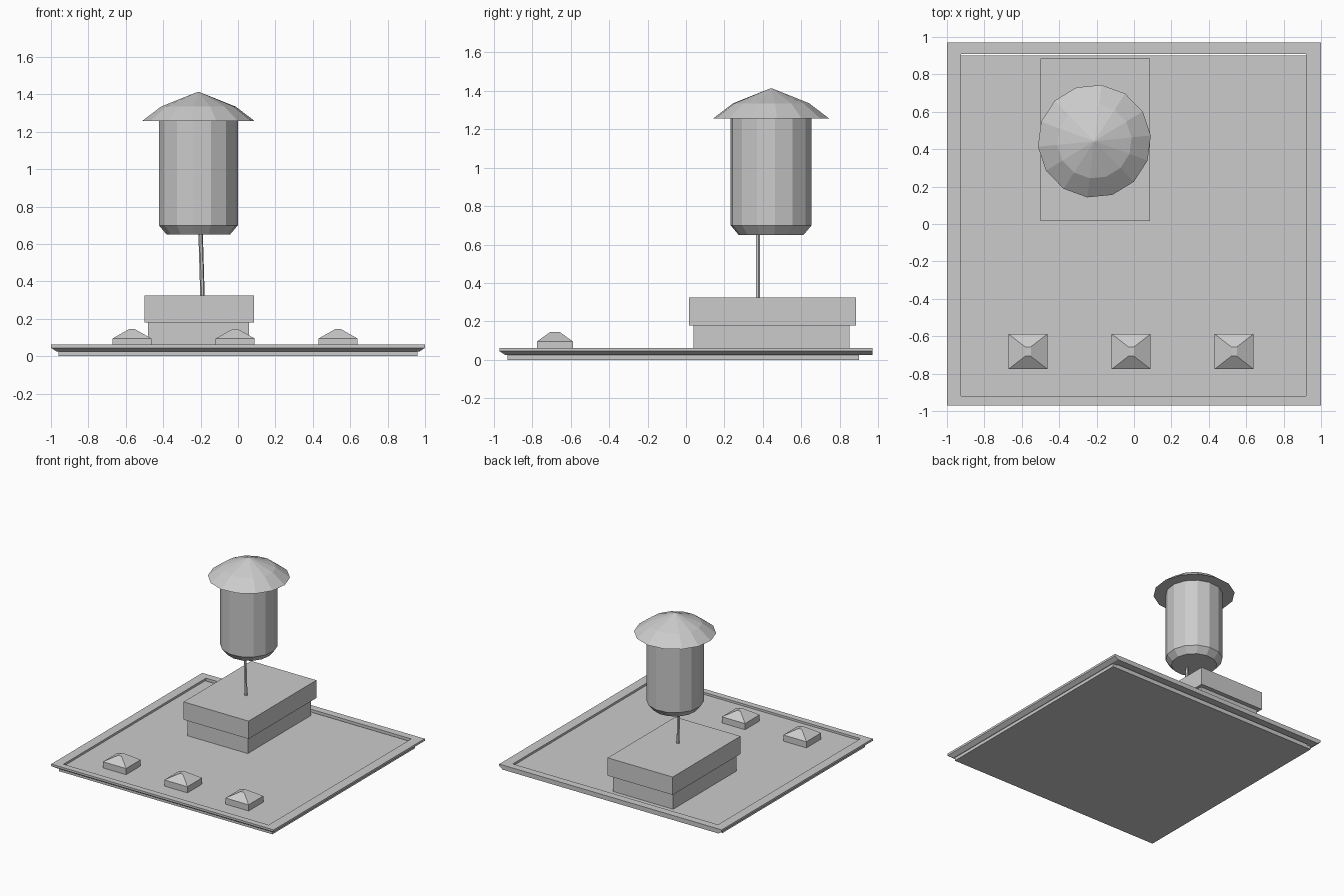
import bpy, bmesh, math

if "Cube" in bpy.data.objects:
    bpy.data.objects.remove(bpy.data.objects["Cube"])


def make(name, verts, faces):
    me = bpy.data.meshes.new(name)
    me.from_pydata(verts, [], faces)
    bm = bmesh.new()
    bm.from_mesh(me)
    bmesh.ops.recalc_face_normals(bm, faces=bm.faces)
    bm.to_mesh(me)
    bm.free()
    ob = bpy.data.objects.new(name, me)
    bpy.context.collection.objects.link(ob)
    return ob


def loft(name, rings):
    """Skin a closed solid through equal-length rings of points."""
    n = len(rings[0])
    faces = [[i * n + j, i * n + (j + 1) % n, (i + 1) * n + (j + 1) % n, (i + 1) * n + j]
             for i in range(len(rings) - 1) for j in range(n)]
    faces.append(list(range(n)))
    faces.append([(len(rings) - 1) * n + j for j in range(n)])
    return make(name, [p for r in rings for p in r], faces)


def rect(x0, x1, y0, y1, z):
    return [(x0, y0, z), (x1, y0, z), (x1, y1, z), (x0, y1, z)]


def ring(cx, cy, r, z, n, turn=0.1):
    return [(cx + r * math.cos(turn + math.tau * i / n),
             cy + r * math.sin(turn + math.tau * i / n), z) for i in range(n)]


def box(name, x0, x1, y0, y1, z0, z1):
    return loft(name, [rect(x0, x1, y0, y1, z0), rect(x0, x1, y0, y1, z1)])


# Floor plate
box("floor_plate", -0.96, 0.96, -0.93, 0.90, 0.0, 0.045)

# Raised border frame around the floor
prof = [rect(-0.97, 0.97, -0.94, 0.97, 0.025), rect(-1, 1, -0.97, 0.97, 0.045),
        rect(-1, 1, -0.97, 0.97, 0.062), rect(-0.925, 0.92, -0.92, 0.91, 0.062),
        rect(-0.925, 0.92, -0.92, 0.91, 0.025)]
k = len(prof)
make("border_frame", [p for r in prof for p in r],
     [[i * 4 + j, i * 4 + (j + 1) % 4, (i + 1) % k * 4 + (j + 1) % 4, (i + 1) % k * 4 + j]
      for i in range(k) for j in range(4)])

# Two-step pedestal
box("pedestal_lower", -0.48, 0.06, 0.04, 0.85, 0.04, 0.18)
box("pedestal_upper", -0.50, 0.085, 0.015, 0.885, 0.18, 0.325)

# Slightly leaning thin post
loft("post", [ring(-0.19, 0.375, 0.012, 0.32, 6), ring(-0.2, 0.375, 0.012, 0.66, 6)])

# Hanging drum with chamfered bottom
CX, CY = -0.212, 0.443
loft("drum", [ring(CX, CY, 0.17, 0.65, 14), ring(CX, CY, 0.212, 0.70, 14),
              ring(CX, CY, 0.212, 1.26, 14)])

# Two-slope faceted roof
loft("roof", [ring(CX, CY, 0.303, 1.257, 14), ring(CX, CY, 0.2, 1.335, 14),
              ring(CX, CY, 0.004, 1.413, 14)])

# Row of three low pyramid studs
for i, x in enumerate((-0.567, -0.015, 0.535)):
    y = -0.682
    loft(f"stud_{i + 1}", [rect(x - 0.104, x + 0.104, y - 0.094, y + 0.094, 0.04),
                           rect(x - 0.104, x + 0.104, y - 0.094, y + 0.094, 0.095),
                           rect(x - 0.015, x + 0.015, y - 0.025, y + 0.025, 0.145)])
